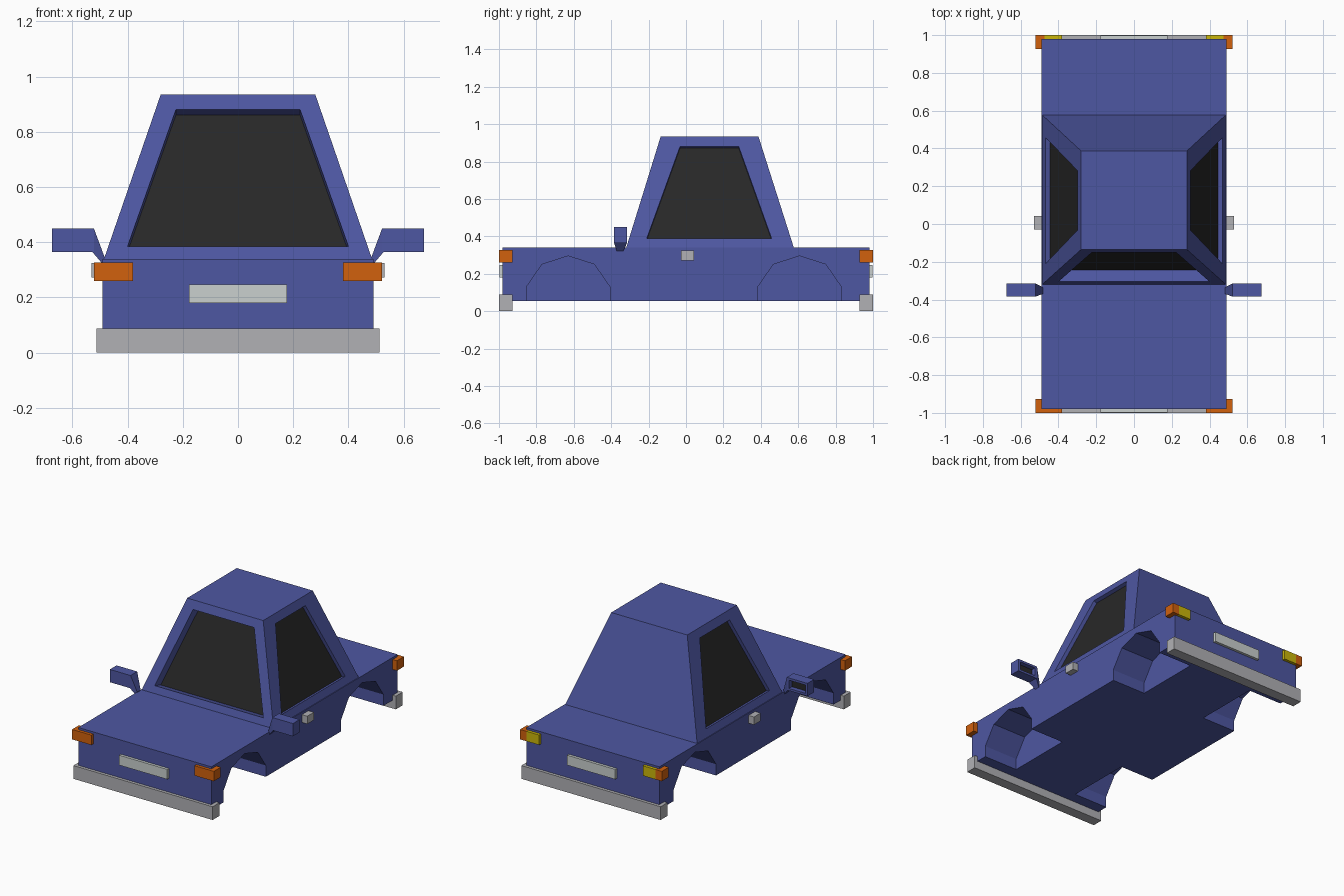
import bpy, bmesh
from mathutils import Vector

if "Cube" in bpy.data.objects:
    bpy.data.objects.remove(bpy.data.objects["Cube"])


def material(name, r, g, b):
    m = bpy.data.materials.new(name)
    m.diffuse_color = (r, g, b, 1)
    m.use_nodes = True
    m.node_tree.nodes["Principled BSDF"].inputs["Base Color"].default_value = m.diffuse_color
    return m


BLUE = material("blue paint", 0.076, 0.095, 0.36)
GLASS = material("dark glass", 0.021, 0.021, 0.021)
CHROME = material("grey metal", 0.44, 0.44, 0.46)
PLATE = material("pale plate", 0.59, 0.63, 0.62)
ORANGE = material("orange lamp", 0.64, 0.12, 0.004)
YELLOW = material("yellow lamp", 0.60, 0.47, 0.003)


def finish(bm, name, *mats):
    bmesh.ops.recalc_face_normals(bm, faces=bm.faces)
    me = bpy.data.meshes.new(name)
    bm.to_mesh(me)
    bm.free()
    for m in mats:
        me.materials.append(m)
    ob = bpy.data.objects.new(name, me)
    bpy.context.collection.objects.link(ob)
    return ob


def prism(loop_a, loop_b):
    """Solid between two matching loops of points."""
    bm = bmesh.new()
    a = [bm.verts.new(p) for p in loop_a]
    b = [bm.verts.new(p) for p in loop_b]
    bm.faces.new(a)
    bm.faces.new(b[::-1])
    for i in range(len(a)):
        j = (i + 1) % len(a)
        bm.faces.new((a[j], a[i], b[i], b[j]))
    bmesh.ops.recalc_face_normals(bm, faces=bm.faces)
    return bm


def rect(x0, x1, y0, y1, z):
    return [(x0, y0, z), (x1, y0, z), (x1, y1, z), (x0, y1, z)]


def box(name, mat, x0, x1, y0, y1, z0, z1):
    return finish(prism(rect(x0, x1, y0, y1, z0), rect(x0, x1, y0, y1, z1)), name, mat)


def facing(bm, direction):
    return max(bm.faces, key=lambda f: f.normal.dot(Vector(direction)))


def recess(bm, face, corners, depth):
    """Cut a pane with the given corners into a face and push it inward."""
    bm.normal_update()
    n = face.normal.copy()
    pts = [Vector(c) for c in corners]
    base = face.calc_center_median()
    pts = [p - n * (p - base).dot(n) for p in pts]
    for d in (0, depth):
        bmesh.ops.inset_individual(bm, faces=[face], thickness=0.003)
        c = face.calc_center_median()
        pc = sum(pts, Vector()) / 4
        for v in list(face.verts):
            k = max(range(4), key=lambda i: (pts[i] - pc).normalized().dot((v.co - c).normalized()))
            v.co = pts[k] - n * d
    bm.normal_update()
    face.material_index = 1


# Body with four faceted wheel arches
body = box("body", BLUE, -0.49, 0.49, -0.98, 0.98, 0.055, 0.34)
arch = [(-0.223, 0.0), (-0.223, 0.13), (-0.14, 0.25), (0, 0.295),
        (0.14, 0.25), (0.223, 0.13), (0.223, 0.0)]
for yc in (-0.63, 0.607):
    for s in (-1, 1):
        cutter = finish(prism([(s * 0.24, yc + y, z) for y, z in arch],
                              [(s * 0.6, yc + y, z) for y, z in arch]), "arch_cutter", BLUE)
        cutter.hide_render = True
        mod = body.modifiers.new("arch", 'BOOLEAN')
        mod.operation = 'DIFFERENCE'
        mod.solver = 'EXACT'
        mod.object = cutter
        bpy.context.view_layer.objects.active = body
        bpy.ops.object.modifier_apply(modifier=mod.name)
        bpy.data.objects.remove(cutter)

# Cabin with recessed windscreen and side windows
cab = prism(rect(-0.486, 0.486, -0.32, 0.577, 0.338), rect(-0.28, 0.28, -0.135, 0.387, 0.935))
front, right, left = (facing(cab, d) for d in ((0, -1, 0), (1, 0, 0), (-1, 0, 0)))


def slope(z, low, high):
    return low + (high - low) * (z - 0.338) / 0.597


recess(cab, front, [(x, slope(z, -0.32, -0.135), z) for x, z in
                    ((-0.40, 0.385), (0.40, 0.385), (0.225, 0.88), (-0.225, 0.88))], 0.066)
for s, f in ((1, right), (-1, left)):
    recess(cab, f, [(s * slope(z, 0.486, 0.28), y, z) for y, z in
                    ((-0.21, 0.388), (0.458, 0.388), (0.282, 0.88), (-0.032, 0.88))], 0.025)
finish(cab, "cabin", BLUE, GLASS)

# Bumpers and plates at both ends
for end, s in (("front", -1), ("rear", 1)):
    box(end + "_bumper", CHROME, -0.513, 0.513, *sorted((s * 0.928, s)), 0, 0.088)
    box(end + "_plate", PLATE, -0.177, 0.177, *sorted((s * 0.975, s * 0.998)), 0.18, 0.246)

for side, s in (("right", 1), ("left", -1)):
    def span(a, b):
        return sorted((s * a, s * b))

    # Lamps
    box(side + "_front_lamp", ORANGE, *span(0.38, 0.522), -1.0, -0.927, 0.26, 0.326)
    box(side + "_rear_turn_lamp", ORANGE, *span(0.475, 0.522), 0.927, 1.0, 0.26, 0.326)
    box(side + "_rear_lamp", YELLOW, *span(0.382, 0.475), 0.927, 1.0, 0.26, 0.326)
    # Door handle
    box(side + "_door_handle", CHROME, *span(0.48, 0.53), -0.028, 0.042, 0.272, 0.324)
    # Wing mirror: housing with sunken glass, and tapered arm
    x0, x1 = span(0.522, 0.674)
    mir = prism(rect(x0, x1, -0.385, -0.315, 0.365), rect(x0, x1, -0.385, -0.315, 0.45))
    recess(mir, facing(mir, (0, 1, 0)),
           [(x, -0.315, z) for x, z in ((x0 + 0.016, 0.38), (x1 - 0.016, 0.38),
                                        (x1 - 0.016, 0.435), (x0 + 0.016, 0.435))], 0.03)
    finish(mir, side + "_mirror", BLUE, GLASS)
    finish(prism([(s * 0.483, -0.37, 0.345), (s * 0.483, -0.335, 0.345),
                  (s * 0.491, -0.335, 0.322), (s * 0.491, -0.37, 0.322)],
                 [(s * 0.522, -0.385, 0.45), (s * 0.522, -0.315, 0.45),
                  (s * 0.528, -0.315, 0.365), (s * 0.528, -0.385, 0.365)]),
           side + "_mirror_arm", BLUE)
